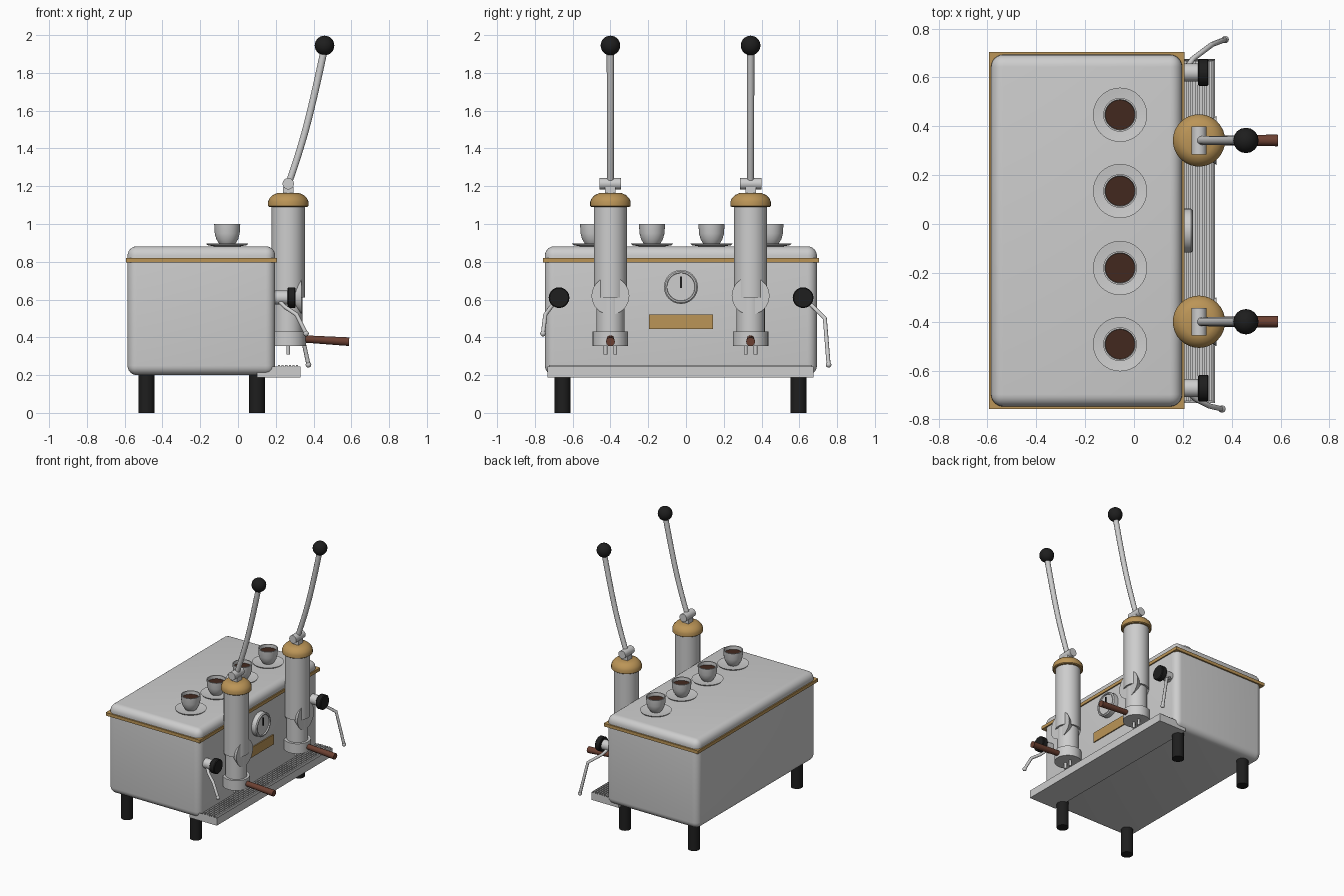
import bpy, bmesh, math
from mathutils import Vector, Matrix

cube = bpy.data.objects.get("Cube")
if cube:
    bpy.data.objects.remove(cube, do_unlink=True)


def material(name, rgb):
    m = bpy.data.materials.new(name)
    m.use_nodes = True
    m.diffuse_color = (*rgb, 1)
    m.node_tree.nodes["Principled BSDF"].inputs["Base Color"].default_value = (*rgb, 1)
    return m


STEEL = material("steel", (0.61, 0.61, 0.61))
BRASS = material("brass", (0.5, 0.3, 0.095))
BLACK = material("black", (0.013, 0.013, 0.013))
WOOD = material("wood", (0.15, 0.052, 0.032))
COFFEE = material("coffee", (0.055, 0.022, 0.013))


def finish(obj, mat, angle=35):
    obj.data.materials.clear()
    obj.data.materials.append(mat)
    bpy.ops.object.select_all(action="DESELECT")
    obj.select_set(True)
    bpy.context.view_layer.objects.active = obj
    bpy.ops.object.shade_smooth_by_angle(angle=math.radians(angle))
    return obj


def from_bmesh(name, bm, mat):
    bmesh.ops.recalc_face_normals(bm, faces=bm.faces)
    mesh = bpy.data.meshes.new(name)
    bm.to_mesh(mesh)
    bm.free()
    obj = bpy.data.objects.new(name, mesh)
    bpy.context.collection.objects.link(obj)
    return finish(obj, mat)


def box_bmesh(lo, hi):
    bm = bmesh.new()
    bmesh.ops.create_cube(bm, size=1)
    for v in bm.verts:
        v.co = Vector([l + (c + 0.5) * (h - l) for l, h, c in zip(lo, hi, v.co)])
    return bm


def box(name, lo, hi, mat, bevel=0):
    bm = box_bmesh(lo, hi)
    if bevel:
        bmesh.ops.bevel(bm, geom=bm.edges[:], offset=bevel, segments=6,
                        profile=0.5, affect="EDGES")
    return from_bmesh(name, bm, mat)


def lathe(name, profile, loc, mat, axis="Z", sides=32):
    """Revolve (radius, height) points; ends are capped."""
    bm = bmesh.new()
    rings = []
    for r, h in profile:
        rings.append([bm.verts.new((r * math.cos(a), r * math.sin(a), h))
                      for a in (math.tau * i / sides for i in range(sides))])
    for a, b in zip(rings, rings[1:]):
        for i in range(sides):
            j = (i + 1) % sides
            bm.faces.new((a[i], a[j], b[j], b[i]))
    bm.faces.new(rings[0])
    bm.faces.new(rings[-1])
    turn = Matrix.Identity(4)
    if axis == "X":
        turn = Matrix.Rotation(math.pi / 2, 4, "Y")
    elif axis == "Y":
        turn = Matrix.Rotation(math.pi / 2, 4, "X")
    bm.transform(Matrix.Translation(loc) @ turn)
    return from_bmesh(name, bm, mat)


def cylinder(name, r, h0, h1, loc, mat, axis="Z", sides=32):
    return lathe(name, [(r, h0), (r, h1)], loc, mat, axis, sides)


def ball(name, r, loc, mat):
    bm = bmesh.new()
    bmesh.ops.create_uvsphere(bm, u_segments=16, v_segments=12, radius=r)
    bm.transform(Matrix.Translation(loc))
    return from_bmesh(name, bm, mat)


def tube(name, points, r, mat, end_scale=1, kind="POLY"):
    curve = bpy.data.curves.new(name, "CURVE")
    curve.dimensions = "3D"
    curve.bevel_depth = r
    curve.bevel_resolution = 3
    curve.use_fill_caps = True
    s = curve.splines.new(kind)
    s.points.add(len(points) - 1)
    for i, (p, co) in enumerate(zip(s.points, points)):
        p.co = (*co, 1)
        p.radius = 1 + (end_scale - 1) * i / (len(points) - 1)
    if kind == "NURBS":
        s.use_endpoint_u = True
        s.order_u = 3
    obj = bpy.data.objects.new(name, curve)
    bpy.context.collection.objects.link(obj)
    bpy.ops.object.select_all(action="DESELECT")
    obj.select_set(True)
    bpy.context.view_layer.objects.active = obj
    bpy.ops.object.convert(target="MESH")
    return finish(bpy.context.object, mat, 50)


MID = -0.027  # middle of the casing along y

# Casing, trim band and legs
box("casing", (-0.585, MID - 0.72, 0.2), (0.197, MID + 0.72, 0.882), STEEL, 0.05)
box("trim_band", (-0.594, MID - 0.731, 0.796), (0.206, MID + 0.731, 0.82), BRASS)
for x in (-0.485, 0.1):
    for y in (MID - 0.627, MID + 0.623):
        cylinder("leg", 0.042, 0, 0.22, (x, y, 0), BLACK)

# Drip tray with a recessed top and a grille of bars
bm = box_bmesh((0.1, -0.732, 0.187), (0.332, 0.675, 0.246))
bm.normal_update()
top = [f for f in bm.faces if f.normal.z > 0.9]
bmesh.ops.inset_region(bm, faces=top, thickness=0.012)
bmesh.ops.translate(bm, verts=top[0].verts[:], vec=(0, 0, -0.03))
from_bmesh("drip_tray", bm, STEEL)
for i in range(6):
    x = 0.212 + i * 0.019
    box("grille_bar", (x, -0.725, 0.232), (x + 0.011, 0.668, 0.254), STEEL)

# Gauge and name plate on the working side
lathe("gauge", [(0.09, 0), (0.09, 0.036), (0.083, 0.043), (0.075, 0.043), (0.073, 0.034)],
      (0.197, MID, 0.667), STEEL, "X")
box("gauge_needle", (0.23, MID - 0.005, 0.662), (0.237, MID + 0.005, 0.722), BLACK)
box("name_plate", (0.19, MID - 0.17, 0.445), (0.205, MID + 0.17, 0.52), BRASS)

# Lever groups
GX = 0.266
for y in (-0.4, 0.342):
    lathe("group_column", [(0.075, 0.42), (0.075, 0.61), (0.088, 0.61), (0.088, 1.1)],
          (GX, y, 0), STEEL)
    lathe("group_neck", [(0.055, 0.18), (0.055, 0.22), (0.062, 0.26), (0.077, 0.3), (0.1, 0.337)],
          (0, y, 0.62), STEEL, "X")
    cylinder("group_base", 0.094, 0.355, 0.432, (GX, y, 0), STEEL)
    lathe("group_cap", [(0.1, 1.09), (0.107, 1.095), (0.107, 1.118), (0.1, 1.135),
                        (0.083, 1.153), (0.06, 1.163)], (GX, y, 0), BRASS)
    box("lever_mount", (GX - 0.027, y - 0.028, 1.155), (GX + 0.027, y + 0.028, 1.195), STEEL)
    cylinder("lever_pivot", 0.03, -0.057, 0.057, (GX, y, 1.213), STEEL, "Y")
    tube("lever", [(0.266, y, 1.21), (0.31, y, 1.33), (0.39, y, 1.61), (0.458, y, 1.93)],
         0.018, STEEL, 1.1, "NURBS")
    ball("lever_knob", 0.052, (0.458, y, 1.945), BLACK)
    for dy in (-0.026, 0.026):
        cylinder("spout", 0.01, 0.31, 0.36, (GX, y + dy, 0), STEEL, sides=16)
    tube("filter_handle", [(0.34, y, 0.392), (0.588, y, 0.377)], 0.02, WOOD, 1.2)

# Steam valves and wands at both ends
wands = ((-0.672, [(0.21, -0.68, 0.6), (0.25, -0.715, 0.56), (0.31, -0.745, 0.52),
                   (0.36, -0.757, 0.42)]),
         (0.62, [(0.21, 0.63, 0.6), (0.24, 0.675, 0.56), (0.32, 0.735, 0.5),
                 (0.373, 0.755, 0.255)]))
for y, path in wands:
    cylinder("valve_stem", 0.037, 0.18, 0.27, (0, y, 0.61), STEEL, "X")
    lathe("valve_knob", [(0.05, 0.262), (0.055, 0.267), (0.055, 0.3), (0.05, 0.305)],
          (0, y, 0.61), BLACK, "X", 20)
    tube("steam_wand", path, 0.011, STEEL)
    ball("wand_tip", 0.015, path[-1], STEEL)

# Cups on saucers
for y in (0.447, 0.135, -0.18, -0.492):
    at = (-0.057, y, 0.88)
    lathe("saucer", [(0.06, 0), (0.105, 0.008), (0.111, 0.016), (0.1, 0.015), (0.06, 0.009)],
          at, STEEL)
    lathe("cup", [(0.038, 0.009), (0.046, 0.02), (0.058, 0.04), (0.066, 0.07), (0.069, 0.119),
                  (0.062, 0.119), (0.06, 0.085)], at, STEEL)
    cylinder("coffee_surface", 0.0605, 0.088, 0.094, at, COFFEE)
